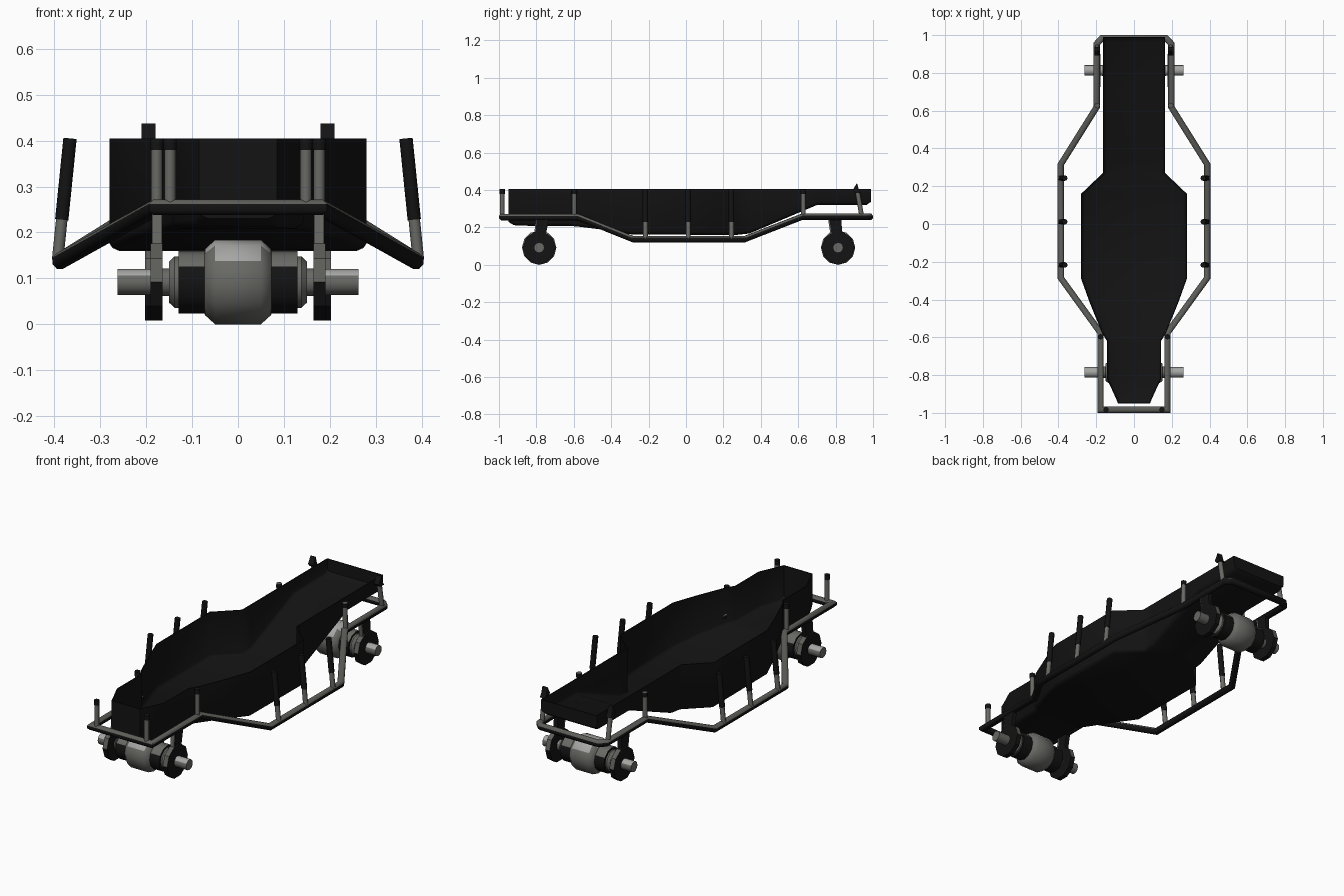
import bpy, bmesh, math
from mathutils import Vector

if "Cube" in bpy.data.objects:
    bpy.data.objects.remove(bpy.data.objects["Cube"])


def material(name, c):
    m = bpy.data.materials.new(name)
    m.diffuse_color = (*c, 1)
    m.use_nodes = True
    m.node_tree.nodes["Principled BSDF"].inputs["Base Color"].default_value = m.diffuse_color
    return m


BLACK = material("matte_black", (0.0065, 0.0065, 0.0065))
FRAME = material("frame_grey", (0.11, 0.11, 0.10))
METAL = material("metal_grey", (0.14, 0.14, 0.13))
LIGHT = material("light_metal", (0.38, 0.38, 0.37))


def finish(name, bm, mat, angle=40, top=None, limit=.3):
    """Make the object; faces turned up past the limit get the top material."""
    bmesh.ops.recalc_face_normals(bm, faces=bm.faces)
    bm.normal_update()
    if top:
        for f in bm.faces:
            f.material_index = int(f.normal.z > limit)
    me = bpy.data.meshes.new(name)
    bm.to_mesh(me)
    bm.free()
    ob = bpy.data.objects.new(name, me)
    bpy.context.collection.objects.link(ob)
    me.materials.append(mat)
    if top:
        me.materials.append(top)
    bpy.ops.object.select_all(action='DESELECT')
    ob.select_set(True)
    bpy.context.view_layer.objects.active = ob
    bpy.ops.object.shade_smooth_by_angle(angle=math.radians(angle))
    return ob


def rod(name, a, b, r, mat, n=8, top=None):
    """Straight cylinder between two points."""
    a, b = Vector(a), Vector(b)
    bm = bmesh.new()
    bmesh.ops.create_cone(bm, cap_ends=True, segments=n, radius1=r, radius2=r, depth=(b - a).length)
    rot = (b - a).to_track_quat('Z', 'Y').to_matrix()
    for v in bm.verts:
        v.co = rot @ v.co + (a + b) / 2
    return finish(name, bm, mat, 50, top, .8)


def skin(bm, rings, closed=False):
    """Quads between neighbouring closed rings."""
    n = len(rings[0])
    for p, q in zip(rings, rings[1:] + (rings[:1] if closed else [])):
        for i in range(n):
            bm.faces.new((p[i], p[(i + 1) % n], q[(i + 1) % n], q[i]))


def lathe_x(name, profile, y, z, mat, n=12, angle=40, top=None, limit=.4):
    """Turned part around an x-running axis; profile holds (x, radius)."""
    bm = bmesh.new()
    rings = [[bm.verts.new((x, y + r * math.cos(2 * math.pi * i / n), z + r * math.sin(2 * math.pi * i / n)))
              for i in range(n)] for x, r in profile]
    skin(bm, rings)
    bm.faces.new(rings[0])
    bm.faces.new(rings[-1])
    return finish(name, bm, mat, angle, top, limit)


def prism_x(name, pts, x0, x1, mat):
    """Side outline (y, z) extruded from x0 to x1."""
    bm = bmesh.new()
    rings = [[bm.verts.new((x, *p)) for p in pts] for x in (x0, x1)]
    skin(bm, rings)
    for r in rings:
        bm.faces.new(r)
    return finish(name, bm, mat, 20)


# Open chassis tub, lofted along y: (y, half width, floor height)
stations = [(-.95, .085, .23), (-.92, .097, .212), (-.82, .143, .208), (-.62, .143, .208),
            (-.58, .168, .205), (-.42, .233, .185), (-.29, .28, .163), (.16, .28, .16),
            (.27, .165, .16), (.34, .165, .168), (.70, .165, .32), (.965, .165, .32), (.99, .165, .338)]
TOP, BEV = .405, .016
bm = bmesh.new()
rows = []
for y, w, b in stations:
    half = [(w, TOP), (w, b + BEV), (w - BEV * .4, b + BEV * .4), (w - BEV * 1.3, b)]
    rows.append([bm.verts.new((x, y, z)) for x, z in [(-x, z) for x, z in half] + half[::-1]])
for p, q in zip(rows, rows[1:]):
    for i in range(len(p) - 1):
        bm.faces.new((p[i], q[i], q[i + 1], p[i + 1]))
bm.faces.new(rows[0])
bm.faces.new(rows[-1][::-1])
# Thin inner shell from the same loft
bmesh.ops.recalc_face_normals(bm, faces=bm.faces)
bm.normal_update()
floor = [f for f in bm.faces if abs(f.normal.z) > .9][0]
if floor.normal.z > 0:
    bmesh.ops.reverse_faces(bm, faces=bm.faces)
bmesh.ops.solidify(bm, geom=bm.faces[:], thickness=.005)
finish("chassis_tub", bm, BLACK, 48)

# Bent tube frame around the tub: upper faces grey, lower faces black
side = [(.178, -.983, .255), (.178, -.575, .255), (.388, -.285, .138), (.388, .315, .138),
        (.197, .62, .257), (.197, .955, .257), (.17, .983, .257)]
path = [Vector(p) for p in side + [(-x, y, z) for x, y, z in reversed(side)]]
bm = bmesh.new()
rings = []
for i, p in enumerate(path):
    d0 = (p - path[i - 1]).xy.normalized()
    d1 = (path[(i + 1) % len(path)] - p).xy.normalized()
    n0, n1 = Vector((d0.y, -d0.x)), Vector((d1.y, -d1.x))
    m = (n0 + n1).normalized()
    m /= m.dot(n0)
    ring = []
    for k in range(8):
        a = math.pi / 8 + k * math.pi / 4
        u, v = .0178 * math.cos(a), .0185 * math.sin(a)
        ring.append(bm.verts.new((p.x + m.x * u, p.y + m.y * u, p.z + v)))
    rings.append(ring)
skin(bm, rings, closed=True)
finish("tube_frame", bm, BLACK, 50, FRAME, .35)


# Body posts: grey lower rod with a black upper sleeve
def post(name, a, b, split, top=None):
    a, b = Vector(a), Vector(b)
    m = a.lerp(b, (split - a.z) / (b.z - a.z))
    rod(name + "_rod", a, m, .0125, METAL)
    rod(name + "_sleeve", m, b, .0145, BLACK, top=top)


for s, tag in ((-1, "left"), (1, "right")):
    post(f"front_post_{tag}", (s * .148, -.983, .255), (s * .148, -.983, .405), .38, FRAME)
    post(f"waist_post_{tag}", (s * .177, -.597, .255), (s * .177, -.597, .405), .38, FRAME)
    for i, y in enumerate((-.217, .012, .243)):
        post(f"side_post_{i}_{tag}", (s * .393, y, .14), (s * .366, y, .405), .228)
    post(f"rear_waist_post_{tag}", (s * .197, .627, .257), (s * .195, .627, .402), .38, FRAME)
    rod(f"rear_post_rod_{tag}", (s * .195, .94, .257), (s * .195, .917, .39), .0125, METAL)
    prism_x(f"rear_post_cap_{tag}", [(.937, .385), (.905, .385), (.892, .40), (.914, .438), (.925, .40)],
            s * .18, s * .21, BLACK)

# Axles with differential, bands, end discs and hanger arms
for y, xb, lean, tag in ((-.785, .165, .018, "front"), (.813, .177, -.018, "rear")):
    z = .092
    lathe_x(f"{tag}_differential",
            [(-.075, .06), (-.072, .072), (-.05, .092), (.05, .092), (.072, .072), (.075, .06)],
            y, z, METAL, 12, 50, LIGHT, .6)
    lathe_x(f"{tag}_axle_shaft", [(-.262, .028), (.262, .028)], y, z, METAL, 12, 40, LIGHT, .6)
    for s, side_name in ((-1, "left"), (1, "right")):
        lathe_x(f"{tag}_axle_band_{side_name}", [(s * .06, .068), (s * .13, .068)],
                y, z, BLACK, 12, 40, METAL, .6)
        lathe_x(f"{tag}_axle_collar_{side_name}",
                [(s * .125, .056), (s * .138, .056), (s * .15, .045), (s * .15, .03), (s * .17, .03)],
                y, z, METAL, 12)
        lathe_x(f"{tag}_hanger_disc_{side_name}", [(s * xb, .088), (s * (xb + .026), .088)],
                y, z, BLACK, 10, 20, FRAME, .2)
        prism_x(f"{tag}_hanger_arm_{side_name}",
                [(y - .026, .11), (y + .026, .11), (y + lean + .035, .25), (y + lean - .03, .25)],
                s * (xb + .001), s * (xb + .024), BLACK)
        prism_x(f"{tag}_hanger_plate_{side_name}",
                [(y - .032, .105), (y - .022, .105), (y + lean - .028, .25), (y + lean - .036, .25)],
                s * (xb + .001), s * (xb + .022), METAL)
